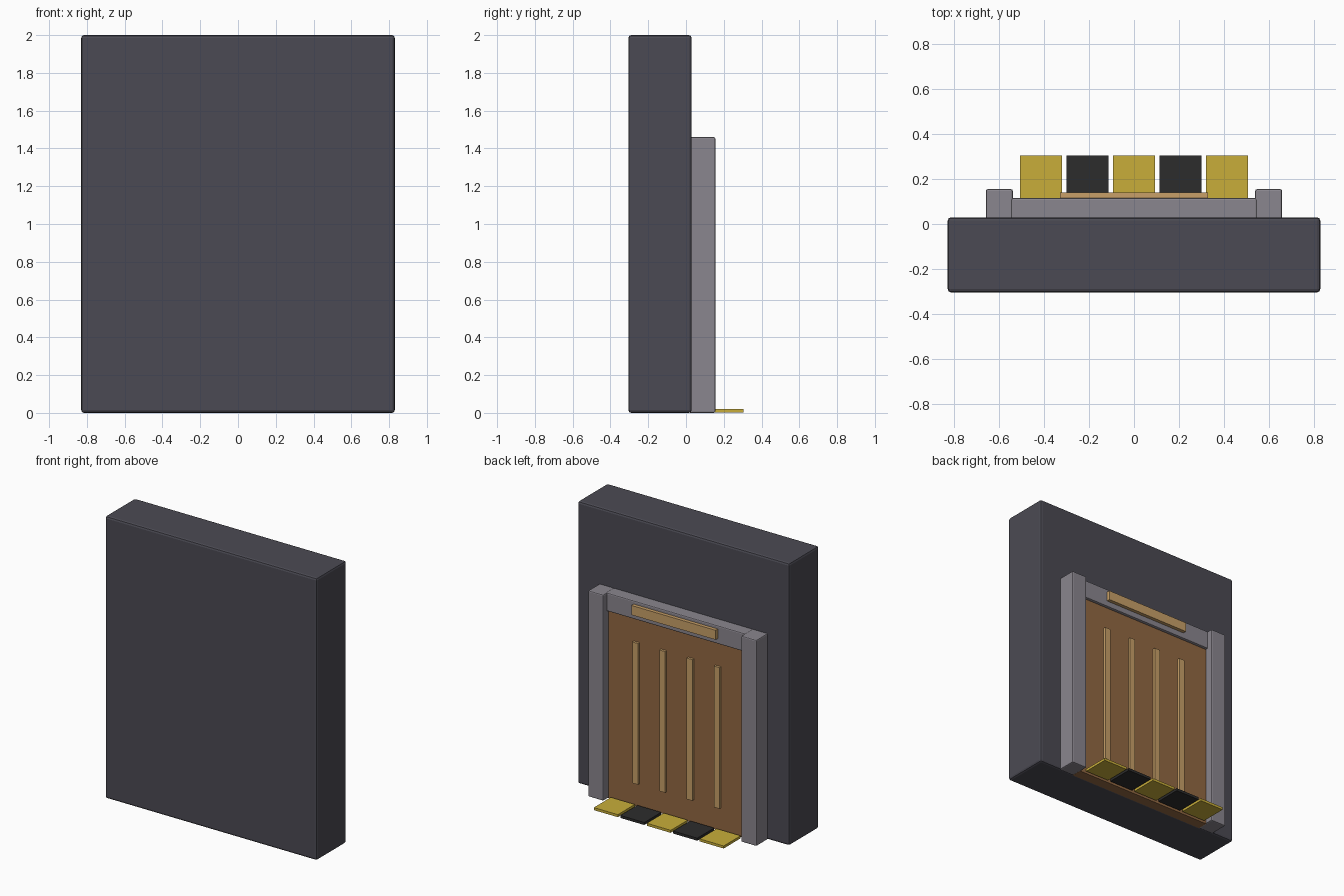
import bpy

cube = bpy.data.objects.get("Cube")
if cube:
    bpy.data.objects.remove(cube, do_unlink=True)


def material(name, hex_code):
    rgb = [int(hex_code[i:i + 2], 16) / 255 for i in (0, 2, 4)]
    color = [c / 12.92 if c < 0.04 else ((c + 0.055) / 1.055) ** 2.4 for c in rgb] + [1]
    mat = bpy.data.materials.new(name)
    mat.use_nodes = True
    mat.diffuse_color = color
    mat.node_tree.nodes["Principled BSDF"].inputs["Base Color"].default_value = color
    return mat


dark_stone = material("dark stone", "4B4A53")
grey_stone = material("grey stone", "8A868E")
brown_wood = material("brown wood", "926842")
tan_wood = material("tan wood", "C8A068")
gold = material("gold", "C8AE3A")
black = material("black", "2C2C2C")


def box(name, mat, x, y, z, bevel=0):
    """Box spanning the given (low, high) ranges, with optional soft edges."""
    spans = (x, y, z)
    bpy.ops.mesh.primitive_cube_add(size=1, location=[(a + b) / 2 for a, b in spans])
    obj = bpy.context.object
    obj.name = name
    obj.scale = [b - a for a, b in spans]
    bpy.ops.object.transform_apply(location=False, rotation=False, scale=True)
    obj.data.materials.append(mat)
    if bevel:
        mod = obj.modifiers.new("Soft edges", "BEVEL")
        mod.width = bevel
        mod.segments = 2
    return obj


# Wall slab
box("wall", dark_stone, (-0.83, 0.83), (-0.305, 0.03), (0, 2), 0.015)

# Door frame
for side, name in ((1, "left_jamb"), (-1, "right_jamb")):
    x = sorted((side * 0.54, side * 0.66))
    box(name, grey_stone, x, (0.02, 0.155), (0, 1.46), 0.008)
box("lintel", grey_stone, (-0.55, 0.55), (0.02, 0.115), (1.33, 1.46), 0.008)
box("sign_plate", tan_wood, (-0.33, 0.33), (0.11, 0.14), (1.37, 1.437))

# Door with raised battens
box("door", brown_wood, (-0.545, 0.545), (0.02, 0.095), (0, 1.335))
for i in range(4):
    x = (i - 1.5) * 0.213
    box(f"door_batten_{i + 1}", tan_wood, (x - 0.022, x + 0.022), (0.09, 0.113), (0.165, 1.165))

# Alternating threshold tiles
for i in range(5):
    x = (i - 2) * 0.2075
    box(f"threshold_tile_{i + 1}", black if i % 2 else gold,
        (x - 0.094, x + 0.094), (0.115, 0.305), (0.002, 0.02))
